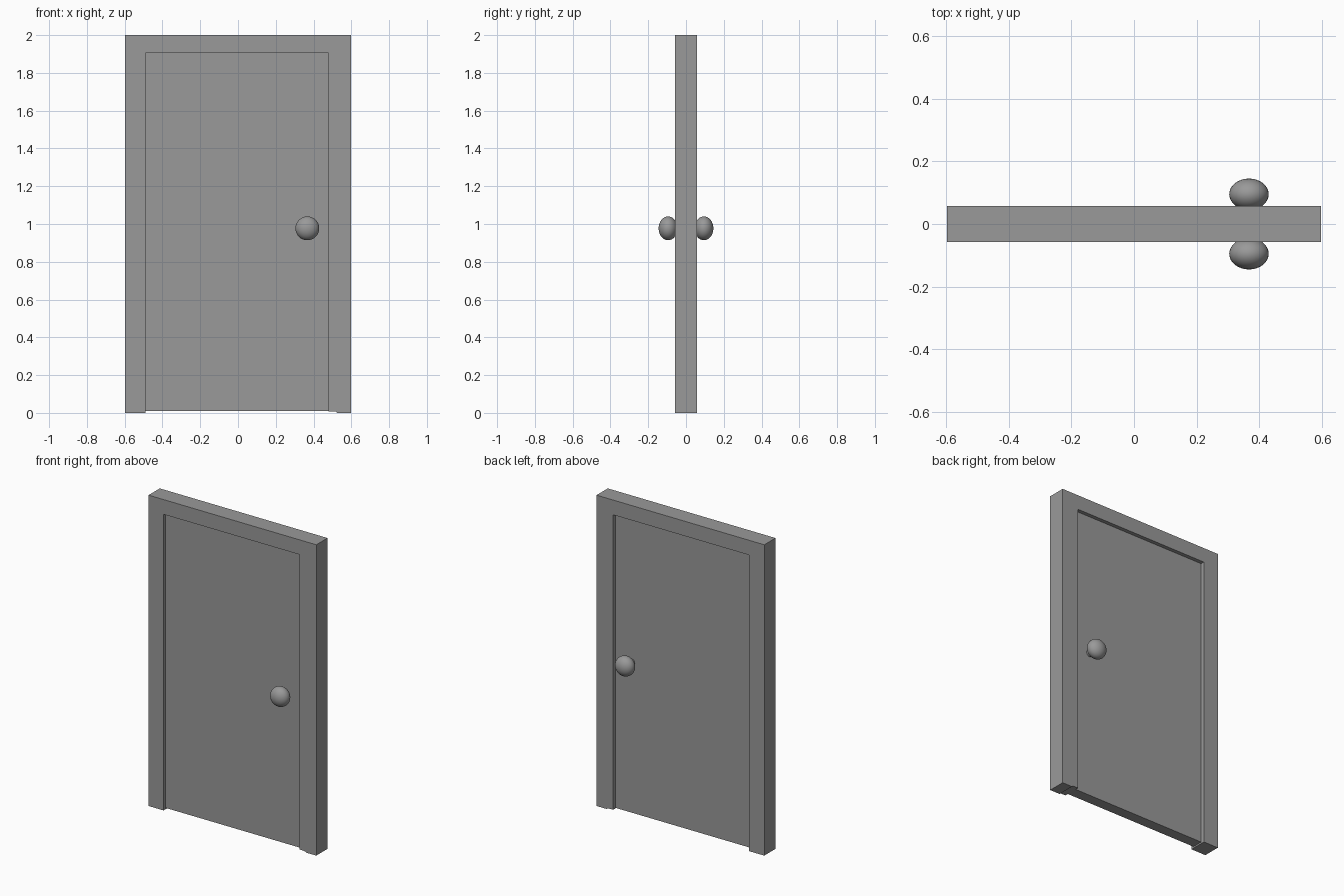
import bpy

cube = bpy.data.objects.get("Cube")
if cube:
    bpy.data.objects.remove(cube, do_unlink=True)

# One plain grey for everything
grey = bpy.data.materials.new("grey")
grey.use_nodes = True
COLOUR = (0.32, 0.32, 0.32, 1)
grey.diffuse_color = COLOUR
grey.node_tree.nodes["Principled BSDF"].inputs["Base Color"].default_value = COLOUR

HALF_W, HALF_D, HEIGHT = 0.597, 0.057, 2.0
LEFT, RIGHT, TOP = 0.478, -0.49, 1.905      # door opening


def prism(name, outline, y0, y1):
    """Extrude an x-z outline from y0 to y1."""
    n = len(outline)
    verts = [(x, y, z) for y in (y0, y1) for x, z in outline]
    faces = [list(range(n)), list(range(2 * n - 1, n - 1, -1))]
    faces += [[i, i + n, (i + 1) % n + n, (i + 1) % n] for i in range(n)]
    mesh = bpy.data.meshes.new(name)
    mesh.from_pydata(verts, [], faces)
    mesh.materials.append(grey)
    obj = bpy.data.objects.new(name, mesh)
    bpy.context.collection.objects.link(obj)
    return obj


# Frame: one arch-shaped outline, left foot slightly stepped
prism("door_frame", [
    (-HALF_W, 0), (RIGHT, 0), (RIGHT, TOP), (LEFT, TOP), (LEFT, 0.008),
    (0.52, 0.006), (0.525, 0), (HALF_W, 0), (HALF_W, HEIGHT), (-HALF_W, HEIGHT),
], -HALF_D, HALF_D)

# Door leaf, recessed on both sides and clear of the floor
prism("door_panel", [(RIGHT, 0.01), (LEFT, 0.01), (LEFT, TOP), (RIGHT, TOP)],
      -0.039, 0.032)

# Flattened knobs, one per side
for name, side in (("front_knob", -1), ("back_knob", 1)):
    bpy.ops.mesh.primitive_uv_sphere_add(
        segments=32, ring_count=16, radius=1, location=(0.367, side * 0.095, 0.977))
    knob = bpy.context.object
    knob.name = name
    knob.scale = (0.063, 0.05, 0.063)
    knob.data.materials.append(grey)
    bpy.ops.object.shade_smooth()

    # Spindle joining knob to leaf
    bpy.ops.mesh.primitive_cylinder_add(
        vertices=24, radius=0.025, depth=0.06,
        location=(0.367, side * 0.055, 0.977), rotation=(1.5708, 0, 0))
    spindle = bpy.context.object
    spindle.name = name + "_spindle"
    spindle.data.materials.append(grey)
    bpy.ops.object.shade_smooth_by_angle()
